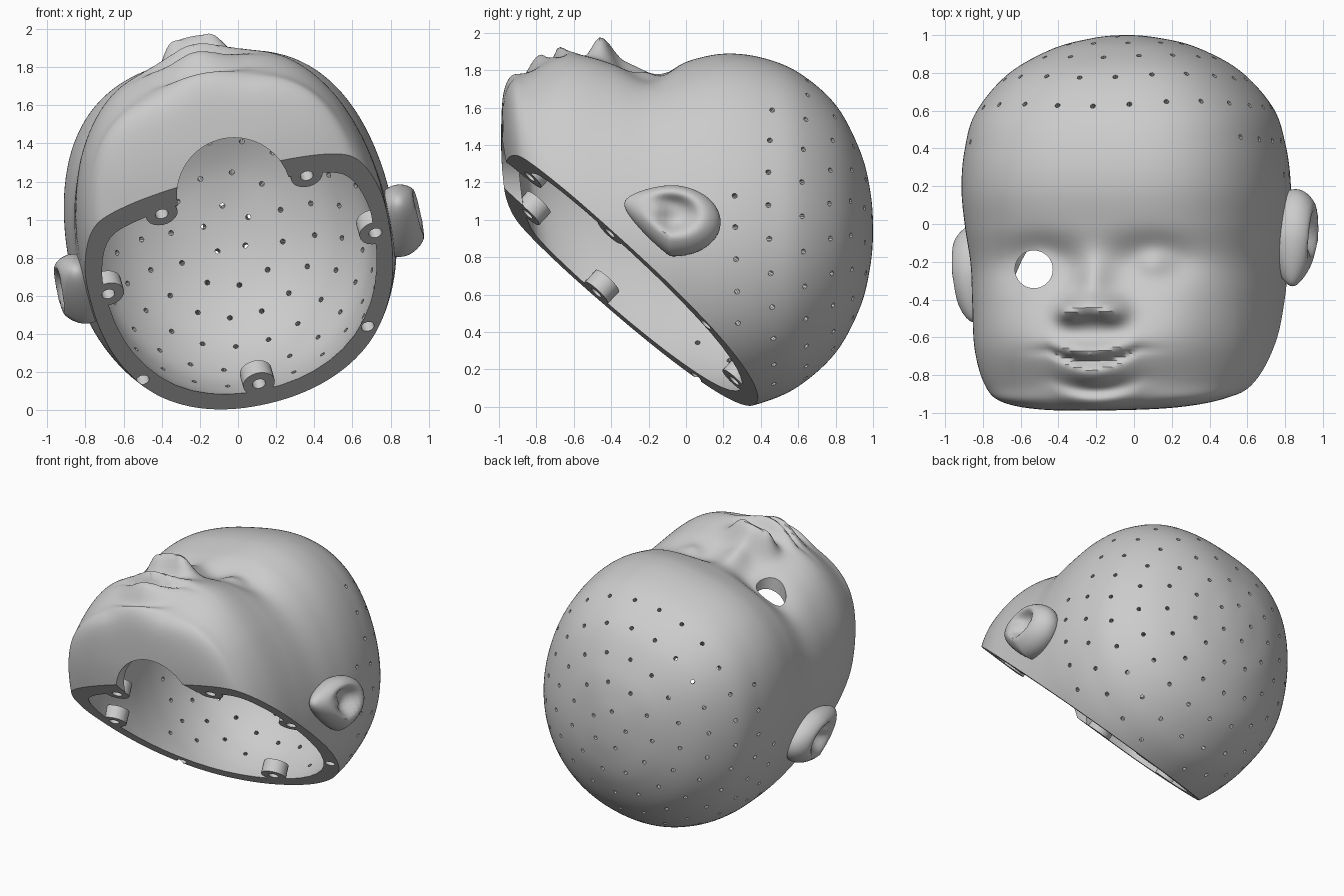
import bpy, bmesh, math
from mathutils import Vector, Matrix, Euler

cube = bpy.data.objects.get("Cube")
if cube:
    bpy.data.objects.remove(cube)

vinyl = bpy.data.materials.new("grey_vinyl")
vinyl.use_nodes = True
GREY = (0.6, 0.6, 0.6, 1)
vinyl.diffuse_color = GREY
vinyl.node_tree.nodes["Principled BSDF"].inputs["Base Color"].default_value = GREY

# Head lies tilted: the pose turns the upright head into its resting attitude
POSE = (Matrix.Translation((-0.04, 0, 0.95)) @ Matrix.Rotation(math.radians(1), 4, 'Z')
        @ Matrix.Rotation(math.radians(-12), 4, 'Y'))
RIM = Vector((-0.15, 0.33, 0))
OUT = Vector((0.277, -0.934, -1)).normalized()


def rim_point(x, z):
    return Vector((x, 0.33 - (z - 0.277 * (x + 0.15)) / 0.934, z))


def make(name, bm):
    bmesh.ops.recalc_face_normals(bm, faces=bm.faces)
    me = bpy.data.meshes.new(name)
    bm.to_mesh(me)
    bm.free()
    me.materials.append(vinyl)
    ob = bpy.data.objects.new(name, me)
    bpy.context.scene.collection.objects.link(ob)
    return ob


def boolean(ob, tool, operation):
    mod = ob.modifiers.new("cut", 'BOOLEAN')
    mod.operation, mod.object, mod.solver = operation, tool, 'MANIFOLD'
    deps = bpy.context.evaluated_depsgraph_get()
    ob.data = bpy.data.meshes.new_from_object(ob.evaluated_get(deps))
    ob.modifiers.clear()
    bpy.data.objects.remove(tool)


def rod(bm, a, b, r, sides=12):
    axis = b - a
    m = Matrix.Translation((a + b) / 2) @ axis.to_track_quat('Z', 'Y').to_matrix().to_4x4()
    bmesh.ops.create_cone(bm, cap_ends=True, segments=sides, radius1=r, radius2=r,
                          depth=axis.length, matrix=m)


# Stations from chin to crown: y, half width, top, bottom
STATIONS = [(-.985, 0, .5, .5), (-.975, .36, .68, .3), (-.93, .6, .76, 0),
            (-.84, .73, .79, -.5), (-.65, .8, .84, -.8), (-.4, .82, .83, -.92),
            (-.2, .83, .82, -.96), (0, .85, .88, -.97), (.2, .86, .92, -.97),
            (.4, .84, .9, -.93), (.6, .78, .82, -.84), (.8, .61, .65, -.66),
            (.93, .38, .41, -.42), (.985, .17, .2, -.2), (1, 0, 0, 0)]

# Facial relief: height, x, y, spread in x, spread in y
RELIEF = [(.07, .42, -.58, .22, .2),      # cheek
          (-.08, .3, -.19, .15, .09),     # eye socket
          (.07, .31, -.21, .08, .06),     # eyelid
          (.08, 0, -.3, .07, .11),        # nose bridge
          (.14, 0, -.44, .1, .06),        # nose tip
          (.1, .12, -.46, .06, .05),      # nostril wing
          (.09, 0, -.73, .2, .14),        # muzzle
          (.06, 0, -.67, .15, .035),      # upper lip
          (-.06, 0, -.725, .17, .018),    # mouth line
          (.05, 0, -.79, .11, .045),      # lower lip
          (-.03, 0, -.88, .15, .03),      # chin crease
          (.05, 0, -.94, .15, .05)]       # chin


def relief(x, y):
    h = 0
    for amp, cx, cy, sx, sy in RELIEF:
        # mouth parts curve up toward the corners
        yy = y - min(x * x, .06) if cy < -.6 else y
        for c in {cx, -cx}:
            h += amp * math.exp(-((x - c) / sx) ** 2 / 1.6 - ((yy - cy) / sy) ** 2 / 1.6)
    return h


def profile(u):
    def flip(s):
        return (s[0], -s[1], s[3], s[2])
    pts = [flip(STATIONS[1])] + STATIONS + [flip(STATIONS[-2])]
    i = min(int(u), len(STATIONS) - 2)
    t = u - i
    return [b + t / 2 * (c - a + t * (2 * a - 5 * b + 4 * c - d + t * (3 * (b - c) + d - a)))
            for a, b, c, d in zip(*pts[i:i + 4])]


def head_form(name, steps, around, inset, detailed):
    bm = bmesh.new()
    rings = []
    total = (len(STATIONS) - 1) * steps
    shrink = 1 - inset
    for k in range(total + 1):
        y, w, top, low = profile(k / steps)
        mid, half = (top + low) / 2, (top - low) / 2
        ring = []
        for j in range(1 if k in (0, total) else around):
            # points gather toward the face, on a rounded-square section
            t = math.tau * j / around
            a = t + .4 * math.cos(t)
            c, s = math.cos(a), math.sin(a)
            n = 2.1 + .5 * max(0, s)
            r = (abs(c) ** n + abs(s) ** n) ** (-1 / n)
            x, z = r * c * w, mid + r * s * half
            if detailed and z > 0:
                z += relief(x, y) * min(1, z / 0.5) ** 2
            ring.append(bm.verts.new(POSE @ (Vector((x, y, z)) * shrink)))
        rings.append(ring)
    for a, b in zip(rings, rings[1:]):
        for j in range(around):
            n = (j + 1) % around
            if len(a) == 1:
                bm.faces.new((a[0], b[n], b[j]))
            elif len(b) == 1:
                bm.faces.new((a[j], a[n], b[0]))
            else:
                bm.faces.new((a[j], a[n], b[n], b[j]))
    return make(name, bm)


def ear(side, y_pos, reach):
    # Teardrop lobe with a hollow and a curled inner ridge
    bm = bmesh.new()
    bmesh.ops.create_uvsphere(bm, u_segments=48, v_segments=32, radius=1)
    for v in bm.verts:
        x, y, z = v.co
        if x > 0:
            r = math.hypot(y, z - .25)
            x -= .85 * math.exp(-(r / .5) ** 4) * x
            x += .4 * math.exp(-((y + .3) / .2) ** 2 - ((z - .2) / .3) ** 2)
        front = max(0, -y)
        z = z * (1 - .45 * front) + .4 * front
        v.co = (x * (.15 - .06 * front), y * .26, z * .19)
    turn = Euler((math.radians(-4), math.radians(14), math.radians(-4))).to_matrix().to_4x4()
    bm.transform(POSE @ Matrix.Diagonal((side, 1, 1, 1))
                 @ Matrix.Translation((reach, y_pos, -.14)) @ turn)
    return make("ear", bm)


head = head_form("doll_head", 12, 200, 0, True)
boolean(head, ear(1, -.09, .875), 'UNION')
boolean(head, ear(-1, -.25, .84), 'UNION')

# Hollow inside, with screw bosses left standing along the rim
cavity = head_form("cavity", 5, 72, 0.095, False)
BOSSES = [(.11, .14), (-.68, .61), (-.4, 1.03), (.36, 1.23), (.72, .93)]
bm = bmesh.new()
for x, z in BOSSES:
    p = rim_point(x, z)
    rod(bm, p + OUT * .3, p - OUT * .09, .085, 20)
boolean(cavity, make("bosses", bm), 'DIFFERENCE')
boolean(head, cavity, 'DIFFERENCE')

# Slanted opening at the back of the neck
bm = bmesh.new()
bmesh.ops.create_cube(bm, size=4, matrix=Matrix.Translation(RIM + OUT * 2)
                      @ OUT.to_track_quat('Z', 'Y').to_matrix().to_4x4())
boolean(head, make("rim_cut", bm), 'DIFFERENCE')

# Round neck notch and open eye socket
bm = bmesh.new()
rod(bm, Vector((-.02, -1.3, 1.13)), Vector((-.02, -.6, 1.13)), .3, 64)
boolean(head, make("neck_cut", bm), 'DIFFERENCE')
bm = bmesh.new()
rod(bm, Vector((-.53, -.24, 1.2)), Vector((-.53, -.24, 2.2)), .1, 40)
boolean(head, make("eye_cut", bm), 'DIFFERENCE')

# Screw holes in the rim
bm = bmesh.new()
for x, z in BOSSES + [(-.5, .16), (.68, .44)]:
    p = rim_point(x, z)
    rod(bm, p + OUT * .1, p - OUT * .07, .035, 16)
boolean(head, make("screw_cut", bm), 'DIFFERENCE')

# Rooted hair holes in rings around the crown, limited by the hairline
bm = bmesh.new()
for ring in range(9):
    theta = math.radians(8 + 11 * ring)
    count = max(3, round(math.tau * math.sin(theta) / .19))
    for i in range(count):
        phi = math.tau * (i + .5 * (ring % 2)) / count
        d = Vector((math.sin(theta) * math.sin(phi), math.cos(theta),
                    math.sin(theta) * math.cos(phi)))
        clear = (RIM - POSE @ (d * .9)).dot(OUT) > .12
        if math.degrees(theta) < 75 - 20 * math.cos(phi) and clear:
            rod(bm, POSE @ (d * .72), POSE @ (d * 1.2), .014, 8)
boolean(head, make("hair_cut", bm), 'DIFFERENCE')

bpy.ops.object.select_all(action='DESELECT')
head.select_set(True)
bpy.context.view_layer.objects.active = head
bpy.ops.object.shade_smooth_by_angle(angle=math.radians(40))
